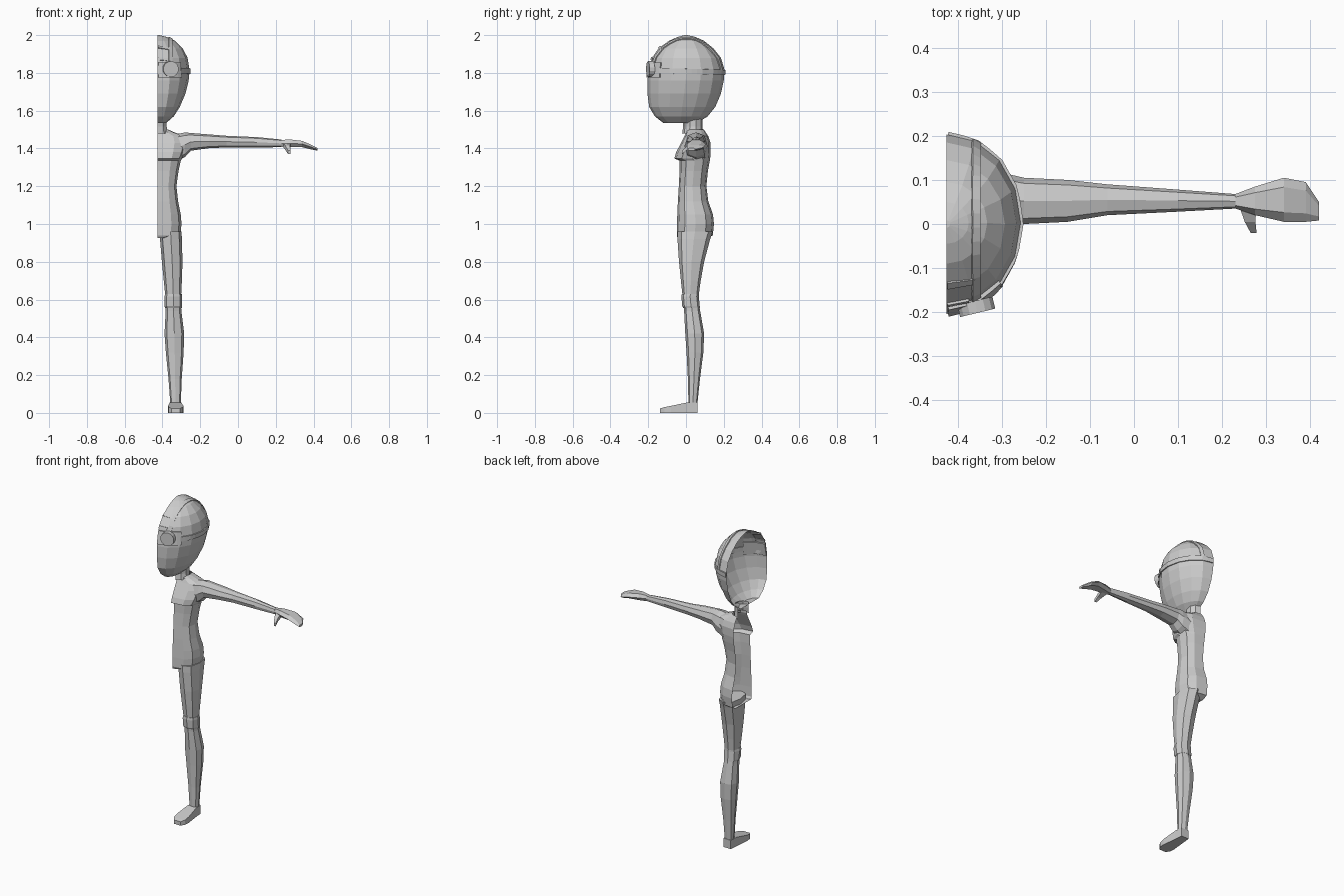
import bpy, bmesh, math
from mathutils import Vector
from mathutils.bvhtree import BVHTree

CUT = -0.425  # plane where the half figure is open


def make(name, verts, faces):
    me = bpy.data.meshes.new(name)
    bm = bmesh.new()
    vs = [bm.verts.new(v) for v in verts]
    for f in faces:
        bm.faces.new([vs[i] for i in f])
    bmesh.ops.remove_doubles(bm, verts=bm.verts, dist=1e-5)
    bmesh.ops.recalc_face_normals(bm, faces=bm.faces)
    bm.to_mesh(me)
    bm.free()
    ob = bpy.data.objects.new(name, me)
    bpy.context.collection.objects.link(ob)
    return ob


def power(v, p):
    return math.copysign(abs(v) ** p, v) if abs(v) > 1e-6 else 0.0


def tube(name, rings, axis='z', n=8, p=0.8, phase=0.0, caps=(True, True)):
    """Loft of closed rings (t, a_min, a_max, b_min, b_max) along an axis."""
    verts, faces = [], []
    for t, a0, a1, b0, b1 in rings:
        for i in range(n):
            w = phase + 2 * math.pi * i / n
            a = (a0 + a1) / 2 + (a1 - a0) / 2 * power(math.cos(w), p)
            b = (b0 + b1) / 2 + (b1 - b0) / 2 * power(math.sin(w), p)
            verts.append({'z': (a, b, t), 'x': (t, a, b), 'y': (a, t, b)}[axis])
    for r in range(len(rings) - 1):
        for i in range(n):
            j = (i + 1) % n
            faces.append((r * n + i, r * n + j, (r + 1) * n + j, (r + 1) * n + i))
    if caps[0]:
        faces.append(list(range(n)))
    if caps[1]:
        faces.append([(len(rings) - 1) * n + i for i in range(n)])
    return make(name, verts, faces)


def half_shell(name, rings, n=8, p=1.0, caps=(False, False)):
    """Half loft, open at the cut plane; rings are (z, y_front, y_back, width)."""
    verts, faces, m = [], [], n + 1
    for z, y0, y1, w in rings:
        for i in range(m):
            a = -math.pi / 2 + math.pi * i / n
            verts.append((CUT + w * power(math.cos(a), p),
                          (y0 + y1) / 2 + (y1 - y0) / 2 * power(math.sin(a), p), z))
    for r in range(len(rings) - 1):
        for i in range(n):
            faces.append((r * m + i, r * m + i + 1, (r + 1) * m + i + 1, (r + 1) * m + i))
    if caps[0]:
        faces.append(list(range(m)))
    if caps[1]:
        faces.append([(len(rings) - 1) * m + i for i in range(m)])
    return make(name, verts, faces)


# Head
head = half_shell('head', [
    (1.535, -0.12, 0.06, 0.045), (1.57, -0.165, 0.115, 0.085),
    (1.62, -0.195, 0.155, 0.117), (1.69, -0.204, 0.185, 0.147),
    (1.76, -0.204, 0.20, 0.164), (1.82, -0.197, 0.203, 0.168),
    (1.88, -0.18, 0.185, 0.158), (1.93, -0.145, 0.145, 0.132),
    (1.97, -0.09, 0.095, 0.092), (1.99, -0.045, 0.05, 0.05),
    (2.0, -0.008, 0.008, 0.008)], n=8, caps=(True, True))
bm = bmesh.new()
bm.from_mesh(head.data)
bvh = BVHTree.FromBMesh(bm)
bm.free()


def patch(name, rows, thick):
    """Strip laid on the head; rows of (origin, direction) rays."""
    verts, faces, m = [], [], len(rows[0])
    for row in rows:
        for o, d in row:
            o, d = Vector(o), Vector(d).normalized()
            hit = bvh.ray_cast(o, d)[0] or o + d * 0.18
            verts.append(hit + d * 0.001)
    for r in range(len(rows) - 1):
        for i in range(m - 1):
            faces.append((r * m + i, r * m + i + 1, (r + 1) * m + i + 1, (r + 1) * m + i))
    ob = make(name, verts, faces)
    mod = ob.modifiers.new('thickness', 'SOLIDIFY')
    mod.thickness, mod.offset = thick, 0
    return ob


def round_band(name, a0, a1, steps, z0, z1, thick, drop=0.0):
    def ray(z, a):
        back = (a + 90) / 180
        r = math.radians(a)
        return (CUT + 0.001, 0, z - drop * back), (math.cos(r), math.sin(r), 0)
    angs = [a0 + (a1 - a0) * i / steps for i in range(steps + 1)]
    patch(name, [[ray(z, a) for a in angs] for z in (z0, z1)], thick)


def over_band(name, x0, x1, a0, a1, steps, thick):
    angs = [math.radians(a0 + (a1 - a0) * i / steps) for i in range(steps + 1)]
    patch(name, [[((x, 0, 1.79), (0, math.cos(a), math.sin(a))) for a in angs]
                 for x in (x0, x1)], thick)


# Head straps and goggles
round_band('head_strap', -50, 89.5, 14, 1.80, 1.828, 0.012, 0.012)
round_band('goggle_plate', -89.5, -48, 5, 1.775, 1.855, 0.016)
over_band('top_strap', -0.368, -0.350, 8, 158, 16, 0.010)
over_band('brow_strap', CUT + 0.001, -0.362, 131, 136, 1, 0.010)
over_band('brow_edge', CUT + 0.001, -0.375, 153, 157, 1, 0.010)


def disc(name, center, direction, radius, depth):
    bpy.ops.mesh.primitive_cylinder_add(vertices=14, radius=radius, depth=depth, location=center)
    ob = bpy.context.object
    ob.name = name
    ob.rotation_euler = Vector(direction).to_track_quat('Z', 'Y').to_euler()


disc('goggle_rim', (-0.358, -0.188, 1.82), (0.24, -1, 0), 0.042, 0.028)

# Neck
half_shell('neck', [(1.48, -0.02, 0.09, 0.056), (1.515, -0.015, 0.088, 0.050),
                    (1.555, -0.015, 0.088, 0.050)], n=5)

# Torso with the chest overhang
half_shell('torso', [
    (0.925, -0.045, 0.11, 0.035), (0.94, -0.048, 0.142, 0.12), (1.00, -0.048, 0.148, 0.126),
    (1.05, -0.046, 0.143, 0.122), (1.12, -0.043, 0.118, 0.108), (1.20, -0.038, 0.108, 0.099),
    (1.28, -0.034, 0.116, 0.110), (1.335, -0.034, 0.126, 0.122), (1.347, -0.062, 0.128, 0.128),
    (1.38, -0.052, 0.131, 0.142), (1.43, -0.026, 0.130, 0.155), (1.465, -0.008, 0.118, 0.145),
    (1.485, 0.0, 0.105, 0.09), (1.50, 0.0, 0.095, 0.055)], n=6, p=0.8, caps=(True, False))

# Arm with hand
tube('arm', [
    (-0.33, -0.01, 0.115, 1.33, 1.475), (-0.28, -0.005, 0.112, 1.355, 1.485),
    (-0.25, 0.0, 0.105, 1.388, 1.482), (-0.15, 0.005, 0.10, 1.402, 1.474),
    (-0.06, 0.02, 0.09, 1.405, 1.467), (0.10, 0.028, 0.078, 1.405, 1.460),
    (0.23, 0.035, 0.068, 1.407, 1.447)], axis='x', n=8)
tube('hand', [
    (0.23, 0.035, 0.068, 1.407, 1.447), (0.275, 0.02, 0.085, 1.405, 1.450),
    (0.34, 0.005, 0.105, 1.405, 1.442), (0.39, 0.005, 0.095, 1.393, 1.42),
    (0.42, 0.008, 0.05, 1.388, 1.403)], axis='x', n=6)
tube('thumb', [(0.045, 0.235, 0.28, 1.408, 1.435), (0.005, 0.25, 0.277, 1.39, 1.415),
               (-0.02, 0.264, 0.279, 1.37, 1.39)], axis='y', n=4, p=0.3, phase=math.pi / 4)

# Leg
tube('leg', [
    (0.96, -0.415, -0.299, -0.046, 0.142), (0.92, -0.413, -0.297, -0.045, 0.128),
    (0.80, -0.403, -0.294, -0.037, 0.096), (0.70, -0.393, -0.297, -0.027, 0.078),
    (0.60, -0.383, -0.302, -0.016, 0.064), (0.54, -0.383, -0.300, -0.01, 0.075),
    (0.42, -0.389, -0.285, -0.004, 0.096), (0.32, -0.382, -0.288, 0.003, 0.092),
    (0.18, -0.368, -0.298, 0.01, 0.074), (0.045, -0.358, -0.303, 0.013, 0.06)], n=8)

# Knee pad ring
tube('knee_pad', [
    (0.555, -0.386, -0.298, -0.014, 0.074), (0.565, -0.389, -0.296, -0.02, 0.073),
    (0.615, -0.389, -0.296, -0.024, 0.068), (0.63, -0.386, -0.298, -0.022, 0.068)], n=8)

# Foot
tube('foot', [
    (0.062, -0.356, -0.304, 0.0, 0.055), (0.01, -0.361, -0.300, 0.0, 0.056),
    (-0.08, -0.370, -0.289, 0.0, 0.037), (-0.115, -0.367, -0.291, 0.0, 0.030),
    (-0.138, -0.352, -0.306, 0.0, 0.024)], axis='y', n=4, p=0.0, phase=math.pi / 4)
